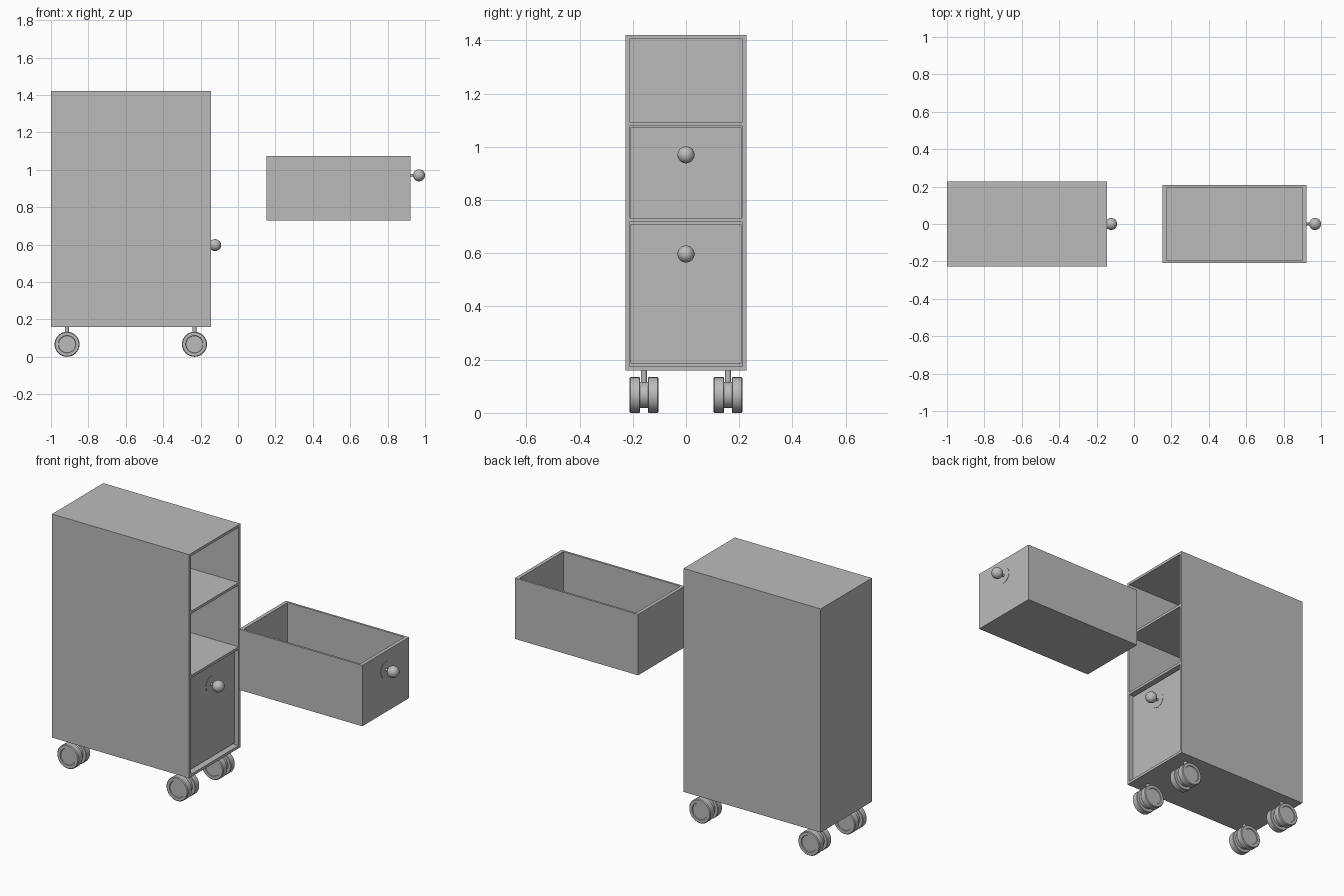
import bpy, bmesh, math
from mathutils import Matrix, Vector

cube = bpy.data.objects.get("Cube")
if cube:
    bpy.data.objects.remove(cube, do_unlink=True)

grey = bpy.data.materials.new("plain_grey")
grey.use_nodes = True
colour = (0.5, 0.5, 0.5, 1)
grey.diffuse_color = colour
grey.node_tree.nodes["Principled BSDF"].inputs["Base Color"].default_value = colour


def finish(name, bm, smooth=False):
    bmesh.ops.recalc_face_normals(bm, faces=bm.faces)
    mesh = bpy.data.meshes.new(name)
    bm.to_mesh(mesh)
    bm.free()
    mesh.materials.append(grey)
    ob = bpy.data.objects.new(name, mesh)
    bpy.context.collection.objects.link(ob)
    if smooth:
        bpy.ops.object.select_all(action="DESELECT")
        ob.select_set(True)
        bpy.context.view_layer.objects.active = ob
        bpy.ops.object.shade_smooth_by_angle(angle=math.radians(35))
    return ob


def open_box(name, low, high, side, walls):
    """Box hollowed from one side; walls = (rim widths on the two open axes, floor)."""
    bm = bmesh.new()
    low, high = Vector(low), Vector(high)
    bmesh.ops.create_cube(bm, size=1)
    for v in bm.verts:
        v.co = (low + high) / 2 + v.co * (high - low)
    bm.normal_update()
    face = max(bm.faces, key=lambda f: f.normal.dot(side))
    centre = face.calc_center_median()
    # rim first, then push the opening down to the floor
    inner = bmesh.ops.inset_individual(bm, faces=[face], thickness=0.001)
    axis = [abs(s) for s in side].index(1)
    for v in face.verts:
        for i in range(3):
            if i != axis:
                half = (high[i] - low[i]) / 2 - walls[i]
                v.co[i] = centre[i] + math.copysign(half, v.co[i] - centre[i])
    out = bmesh.ops.extrude_discrete_faces(bm, faces=[face])["faces"][0]
    depth = high[axis] - low[axis] - walls[axis]
    bmesh.ops.translate(bm, verts=out.verts, vec=Vector(side) * -depth)
    return finish(name, bm)


def solid_box(name, low, high):
    bm = bmesh.new()
    low, high = Vector(low), Vector(high)
    bmesh.ops.create_cube(bm, size=1)
    for v in bm.verts:
        v.co = (low + high) / 2 + v.co * (high - low)
    return finish(name, bm)


def lathe(name, profile, axis, origin, steps=40):
    """Spin (radius, distance) points round the x, y or z axis."""
    bm = bmesh.new()
    turn = {"x": Matrix.Rotation(math.pi / 2, 4, "Y"),
            "y": Matrix.Rotation(-math.pi / 2, 4, "X"),
            "z": Matrix.Identity(4)}[axis]
    verts = [bm.verts.new((r, 0, d)) for r, d in profile]
    edges = [bm.edges.new(pair) for pair in zip(verts, verts[1:])]
    bmesh.ops.spin(bm, geom=verts + edges, cent=(0, 0, 0), axis=(0, 0, 1),
                   angle=math.tau, steps=steps)
    bmesh.ops.remove_doubles(bm, verts=bm.verts, dist=0.0001)
    bmesh.ops.transform(bm, matrix=Matrix.Translation(origin) @ turn, verts=bm.verts)
    return finish(name, bm, smooth=True)


def rod(name, radius, start, end, axis, origin):
    return lathe(name, [(0, start), (radius, start), (radius, end), (0, end)], axis, origin)


def knob(prefix, x, z):
    rod(prefix + "_knob_plate", 0.045, -0.004, 0.002, "x", (x, 0, z))
    rod(prefix + "_knob_stem", 0.007, 0, 0.03, "x", (x, 0, z))
    bm = bmesh.new()
    bmesh.ops.create_uvsphere(bm, u_segments=32, v_segments=16, radius=0.032,
                              matrix=Matrix.Translation((x + 0.047, 0, z)))
    finish(prefix + "_knob", bm, smooth=True)


# Cabinet shell, open on its +x side, with two shelves
WALL = 0.015
open_box("cabinet", (-1, -0.228, 0.16), (-0.145, 0.228, 1.42), (1, 0, 0), (WALL, WALL, WALL))
for name, top in (("upper_shelf", 1.094), ("lower_shelf", 0.732)):
    solid_box(name, (-0.99, -0.214, top - WALL), (-0.145, 0.214, top))

# Closed lower drawer and the pulled-out upper drawer
open_box("lower_drawer", (-0.935, -0.208, 0.185), (-0.169, 0.208, 0.709), (0, 0, 1), (0.02, 0.012, 0.015))
open_box("upper_drawer", (0.153, -0.208, 0.73), (0.921, 0.208, 1.073), (0, 0, 1), (0.02, 0.012, 0.015))
knob("lower", -0.169, 0.597)
knob("upper", 0.921, 0.97)

# Twin-wheel casters
RADIUS = 0.067
wheel = [(0, 0.015), (RADIUS - 0.002, 0.015), (RADIUS, 0.017), (RADIUS, 0.05),
         (RADIUS - 0.004, 0.054), (0.047, 0.054), (0.045, 0.05), (0, 0.05)]
for end, x in (("back", -0.914), ("front", -0.233)):
    for side, y in (("left", 0.158), ("right", -0.158)):
        name = f"{end}_{side}_caster"
        hub = (x, y, RADIUS)
        lathe(name + "_outer_wheel", wheel, "y", hub)
        lathe(name + "_inner_wheel", [(r, -d) for r, d in wheel], "y", hub)
        rod(name + "_hub", 0.049, -0.016, 0.016, "y", hub)
        rod(name + "_stem", 0.011, 0.1, 0.162, "z", (x, y, 0))
